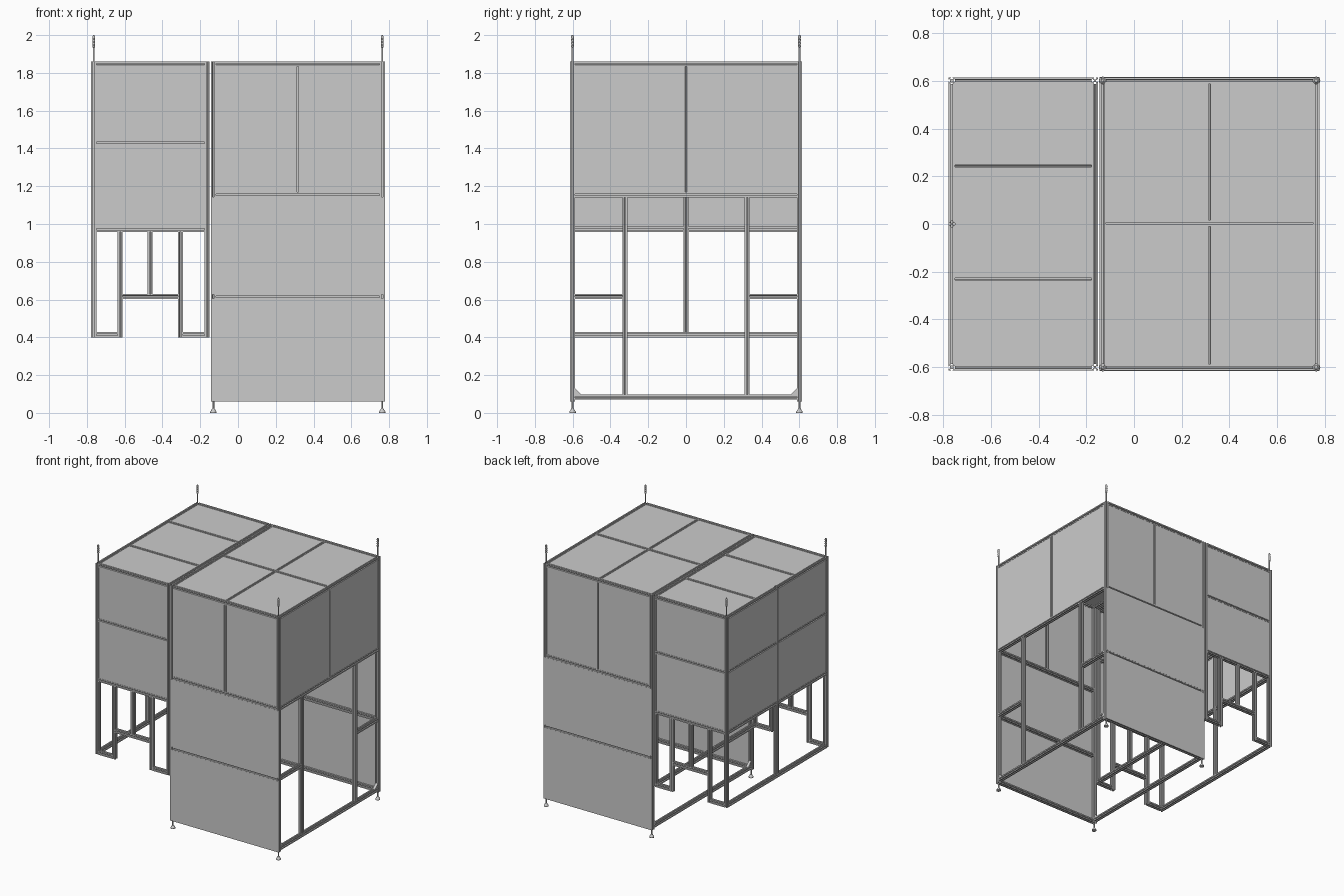
import bpy, bmesh
from mathutils import Vector

if "Cube" in bpy.data.objects:
    bpy.data.objects.remove(bpy.data.objects["Cube"])

W = 0.027            # profile width
H = W / 2
XL, XR, Y = -0.7635, 0.7635, 0.6005     # outer post centres
XA, XB = -0.1635, -0.1305               # twin posts where the modules meet
TOP = 1.86
ZT = TOP - H


def finish(name, bm):
    bmesh.ops.recalc_face_normals(bm, faces=bm.faces)
    me = bpy.data.meshes.new(name)
    bm.to_mesh(me)
    bm.free()
    ob = bpy.data.objects.new(name, me)
    bpy.context.collection.objects.link(ob)
    return ob


# T-slot cross-section: one side, repeated by quarter turns
SIDE = [(-H, H), (-.004, H), (-.004, H - .002), (-.0075, H - .002), (-.003, .005),
        (.003, .005), (.0075, H - .002), (.004, H - .002), (.004, H)]
SECTION = []
for turn in range(4):
    for u, v in SIDE:
        for _ in range(turn):
            u, v = v, -u
        SECTION.append((u, v))


def bar(name, p, q):
    """Slotted profile between two points along one axis."""
    p, q = Vector(p), Vector(q)
    d = (q - p).normalized()
    a = Vector((0, 0, 1)) if abs(d.z) < .5 else Vector((1, 0, 0))
    b = d.cross(a)
    bm = bmesh.new()
    face = bm.faces.new([bm.verts.new(p + a * u + b * v) for u, v in SECTION])
    ext = bmesh.ops.extrude_face_region(bm, geom=[face], use_keep_orig=True)
    moved = [g for g in ext['geom'] if isinstance(g, bmesh.types.BMVert)]
    bmesh.ops.translate(bm, verts=moved, vec=q - p)
    return finish(name, bm)


def box(name, lo, hi):
    bm = bmesh.new()
    bmesh.ops.create_cube(bm, size=1)
    for v in bm.verts:
        v.co = Vector([(l + h) / 2 + c * (h - l) for l, h, c in zip(lo, hi, v.co)])
    return finish(name, bm)


def lathe(name, x, y, profile, seg=16):
    """Turned part from (radius, z) rings."""
    bm = bmesh.new()
    for (r1, z1), (r2, z2) in zip(profile, profile[1:]):
        g = bmesh.ops.create_cone(bm, segments=seg, radius1=r1, radius2=r2,
                                  depth=z2 - z1, cap_ends=True)
        bmesh.ops.translate(bm, verts=g['verts'], vec=(x, y, (z1 + z2) / 2))
    return finish(name, bm)


def xbar(name, x0, x1, y, z):
    bar(name, (x0, y, z), (x1, y, z))


def ybar(name, x, y0, y1, z):
    bar(name, (x, y0, z), (x, y1, z))


def zbar(name, x, y, z0, z1):
    bar(name, (x, y, z0), (x, y, z1))


# Front and back walls, identical by symmetry
for s, side in ((-1, "front"), (1, "back")):
    y = s * Y
    for x, z0, nm in ((XL, .40, "left"), (XA, .40, "inner_left"),
                      (XB, .06, "inner_right"), (XR, .06, "right")):
        zbar(f"{side}_{nm}_post", x, y, z0, TOP)

    # tall module rails and mullion
    for z in (.0735, .615, 1.155, ZT):
        xbar(f"{side}_tall_rail", XB + H, XR - H, y, z)
    zbar(f"{side}_tall_mullion", .316, y, 1.155 + H, ZT - H)

    # short module rails and leg frames
    for z in (.972, 1.43, ZT):
        xbar(f"{side}_short_rail", XL + H, XA - H, y, z)
    zl, zr = -.624, -.305
    for x in (zl, zr):
        zbar(f"{side}_leg_upright", x, y, .40, .972 - H)
    xbar(f"{side}_left_leg_rail", XL + H, zl - H, y, .4135)
    xbar(f"{side}_right_leg_rail", zr + H, XA - H, y, .4135)
    xbar(f"{side}_cross_rail", zl + H, zr - H, y, .617)
    zbar(f"{side}_short_mullion", -.465, y, .617 + H, .972 - H)

    # wall panels: lower ones cover the frame, upper ones sit just inside it
    def panel(nm, x0, x1, z0, z1, depth):
        ya, yb = sorted((s * depth, s * (depth - .006)))
        box(f"{side}_{nm}_panel", (x0, ya, z0), (x1, yb, z1))
    panel("lower", XB - H, XR + H, .06, .605, .6148)
    panel("middle", XB - H, XR + H, .626, 1.143, .6148)
    panel("upper_left", XB + H, .316 - H, 1.165, 1.84, .612)
    panel("upper_right", .316 + H, XR - H, 1.165, 1.84, .612)
    panel("short_lower", XL + H, XA - H, .98, 1.42, .612)
    panel("short_upper", XL + H, XA - H, 1.44, 1.84, .612)

    # right-hand doorway uprights and stubs
    zbar(f"{side}_doorway_upright", XR, s * .323, .08 + H, 1.155 - H)
    a, b = sorted((s * (.323 + H), s * (Y - H)))
    ybar(f"{side}_doorway_stub", XR, a, b, .617)

    # end wall panels
    a, b = sorted((s * H, s * (Y - H)))
    box(f"{side}_right_wall_panel", (.769, a, 1.165), (.775, b, 1.84))
    for z0, z1 in ((.98, 1.42), (1.44, 1.84)):
        box(f"{side}_left_wall_panel", (-.775, a, z0), (-.769, b, z1))
    for z in (.972, 1.43, ZT):
        ybar(f"{side}_left_wall_rail", XL, a, b, z)

    # levelling feet and corner gussets
    for x in (XB, XR):
        lathe("levelling_foot", x, y, [(.017, 0), (.017, .006), (.007, .022),
                                       (.005, .023), (.005, .062)])
        bm = bmesh.new()
        tri = [(y - s * H, .0935), (y - s * .05, .0935), (y - s * H, .13)]
        f = bm.faces.new([bm.verts.new((x - .01, p, z)) for p, z in tri])
        g = bmesh.ops.extrude_face_region(bm, geom=[f], use_keep_orig=True)
        bmesh.ops.translate(bm, vec=(.02, 0, 0), verts=[
            v for v in g['geom'] if isinstance(v, bmesh.types.BMVert)])
        finish("corner_gusset", bm)

    # ribbed pins standing on the outer corners
    for x in (XL, XR):
        rings = [(.005, TOP - .01), (.005, 1.935)]
        for i in range(4):
            z = 1.937 + i * .016
            rings += [(.0075, z), (.0075, z + .009), (.005, z + .010)]
        lathe("corner_pin", x, y, rings + [(.005, 2.0)], 12)

# Rails running front to back
yi = Y - H
for x, z, nm in ((XR, .0835, "right_bottom"), (XB, .0835, "inner_bottom"),
                 (XR, 1.155, "right_middle"), (XR, ZT, "right_top"),
                 (XB, ZT, "inner_right_top"), (XA, ZT, "inner_left_top"),
                 (XL, .4135, "left_bottom"), (XA, .4135, "inner_left_bottom")):
    ybar(f"{nm}_rail", x, -yi, yi, z)
zbar("left_centre_post", XL, 0, .4135 + H, TOP)
zbar("right_centre_mullion", XR, 0, 1.155 + H, ZT - H)

# Roof beams
for y in (.243, -.23):
    xbar("short_roof_beam", XL + H, XA - H, y, ZT)
xbar("tall_roof_beam", XB + H, XR - H, .003, ZT)
for a, b in ((-yi, .003 - H), (.003 + H, yi)):
    ybar("tall_roof_crossbeam", .316, a, b, ZT)

# Roof panels between the beams
for a, b in ((-yi, -.23 - H), (-.23 + H, .243 - H), (.243 + H, yi)):
    box("short_roof_panel", (XL + H, a, 1.851), (XA - H, b, 1.857))
for a, b in ((-yi, .003 - H), (.003 + H, yi)):
    for c, d in ((XB + H, .316 - H), (.316 + H, XR - H)):
        box("tall_roof_panel", (c, a, 1.851), (d, b, 1.857))
